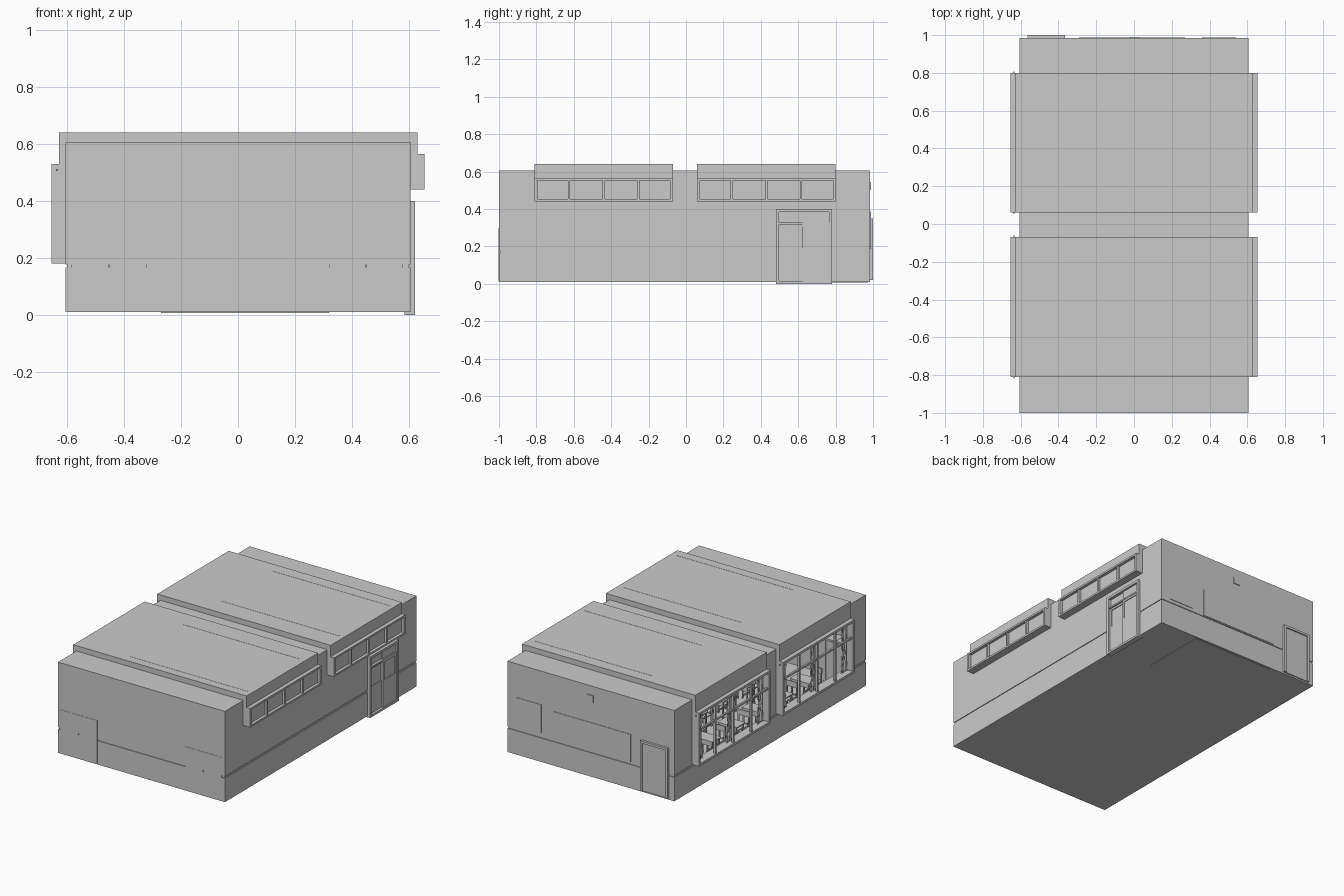
import bpy, bmesh, math
from mathutils import Matrix, Vector


def boxes(name, parts):
    """One object made of boxes given as (x0, x1, y0, y1, z0, z1)."""
    bm = bmesh.new()
    for x0, x1, y0, y1, z0, z1 in parts:
        m = Matrix.Translation(((x0 + x1) / 2, (y0 + y1) / 2, (z0 + z1) / 2))
        m = m @ Matrix.Diagonal((x1 - x0, y1 - y0, z1 - z0, 1))
        bmesh.ops.create_cube(bm, size=1, matrix=m)
    return finish(name, bm)


def finish(name, bm):
    me = bpy.data.meshes.new(name)
    bm.to_mesh(me)
    bm.free()
    ob = bpy.data.objects.new(name, me)
    bpy.context.collection.objects.link(ob)
    return ob


def copy(ob, x, y):
    c = ob.copy()
    c.location = (x, y, 0)
    bpy.context.collection.objects.link(c)


X, Y0, Y1, T = 0.605, -1.0, 0.985, 0.012
BAYS = [(-0.81, -0.07), (0.06, 0.80)]
SOLID = [(Y0, -0.81), (-0.07, 0.06), (0.80, Y1)]
DOOR = (0.48, 0.78)

# floor and stage
boxes("floor", [(-X, X, Y0, Y1, 0.01, 0.016)])
boxes("stage", [(-0.27, 0.32, 0.545, Y1 - T, 0.007, 0.04)])

# lower walls, recessed trim groove, upper end walls
for nm, z0, z1, d in [("lower_wall", 0.01, 0.166, 0), ("wall_groove", 0.166, 0.178, 0.005)]:
    a, b0, b1 = X - d, Y0 + d, Y1 - d
    boxes(nm, [(-a, -a + T, b0, b1, z0, z1), (-a, a, b0, b0 + T, z0, z1),
               (-a, a, b1 - T, b1, z0, z1),
               (a - T, a, b0, DOOR[0], z0, z1), (a - T, a, DOOR[1], b1, z0, z1)])
boxes("end_walls", [(-X, X, Y0, Y0 + T, 0.178, 0.605), (-X, X, Y1 - T, Y1, 0.178, 0.605)])

# left wall piers between the big windows
boxes("left_wall", [(-X, -X + T, a, b, 0.178, 0.605) for a, b in SOLID])
# right wall, open at the door and the high windows
boxes("right_wall", [(X - T, X, a, b, 0.44, 0.605) for a, b in SOLID]
      + [(X - T, X, Y0, DOOR[0], 0.178, 0.44), (X - T, X, DOOR[1], Y1, 0.178, 0.44),
         (X - T, X, *DOOR, 0.39, 0.44)])

# low roof strips
boxes("low_roof", [(-X, X, a, b, 0.595, 0.605) for a, b in SOLID])

for i, (a, b) in enumerate(BAYS):
    # raised roof bay with skirts
    boxes("roof_bay", [(-0.628, 0.63, a, b, 0.63, 0.64),
                       (-0.628, 0.63, a, a + T, 0.59, 0.63),
                       (-0.628, 0.63, b - T, b, 0.59, 0.63),
                       (-0.628, -0.616, a, b, 0.525, 0.63),
                       (0.618, 0.63, a, b, 0.56, 0.63)])
    # cheeks closing the raised bay down the side walls
    boxes("bay_cheeks", [(s[0], s[1], y, y + T, s[2], 0.59)
                         for s in ((-0.628, -X + T, 0.525), (X - T, 0.63, 0.56))
                         for y in (a, b - T)])

    # big left window: projecting box, mullions, transom
    o, n = -0.655, -0.593
    parts = [(o, n, a, b, 0.18, 0.195), (o, n, a, b, 0.515, 0.53),
             (o, n, a, a + 0.015, 0.195, 0.515), (o, n, b - 0.015, b, 0.195, 0.515),
             (o + 0.008, o + 0.02, a, b, 0.405, 0.417)]
    for k in range(1, 4):
        y = a + (b - a) * k / 4
        parts.append((o + 0.006, o + 0.02, y - 0.006, y + 0.006, 0.195, 0.515))
    boxes("left_window_frame", parts)

    # high right window: projecting box, mullions, glass
    o, n = 0.655, 0.593
    parts = [(n, o, a, b, 0.44, 0.452), (n, o, a, b, 0.553, 0.565),
             (n, o, a, a + 0.015, 0.452, 0.553), (n, o, b - 0.015, b, 0.452, 0.553)]
    for k in range(1, 4):
        y = a + (b - a) * k / 4
        parts.append((o - 0.022, o - 0.004, y - 0.006, y + 0.006, 0.452, 0.553))
    boxes("right_window_frame", parts)
    boxes("right_window_glass", [(0.632, 0.636, a + 0.01, b - 0.01, 0.45, 0.555)])

    # gathered curtains and rod
    for yc, w in ((a + 0.055, 0.07), ((a + b) / 2, 0.08), (b - 0.055, 0.07)):
        bm = bmesh.new()
        prev = None
        for k in range(25):
            y = yc - w / 2 + w * k / 24
            x = -0.618 + 0.008 * math.sin(k * math.pi / 3)
            pinch = yc + (y - yc) * 0.55
            col = [bm.verts.new((x, yy, z)) for yy, z in ((y, 0.2), (pinch, 0.32), (y, 0.51))]
            if prev:
                for j in range(2):
                    bm.faces.new((prev[j], col[j], col[j + 1], prev[j + 1]))
            prev = col
        ob = finish("curtain", bm)
        for p in ob.data.polygons:
            p.use_smooth = True
    boxes("curtain_rod", [(-0.638, -0.632, a - 0.008, b + 0.008, 0.506, 0.512)])

    # ceiling light strips
    boxes("ceiling_lights", [(-0.26, 0.595, y - 0.004, y + 0.004, 0.605, 0.641)
                             for y in ((-0.75, -0.2), (0.2, 0.72))[i]])

# right double door
d0, d1 = DOOR
mid = (d0 + d1) / 2
boxes("side_door_frame", [(0.585, 0.622, d0, d0 + 0.016, 0, 0.4), (0.585, 0.622, d1 - 0.016, d1, 0, 0.4),
                          (0.585, 0.622, d0, d1, 0.384, 0.4), (0.585, 0.622, d0, d1, 0, 0.014),
                          (0.59, 0.618, d0, d1, 0.318, 0.328)])
for nm, a, b, x in [("side_door_leaf_a", d0 + 0.014, mid + 0.008, 0.602),
                    ("side_door_leaf_b", mid - 0.008, d1 - 0.014, 0.61)]:
    boxes(nm, [(x - 0.006, x, a, b, 0.014, 0.386),
               (x, x + 0.005, a, a + 0.016, 0.014, 0.32), (x, x + 0.005, b - 0.016, b, 0.014, 0.32),
               (x, x + 0.005, a, b, 0.014, 0.19), (x, x + 0.005, a, b, 0.305, 0.32)])

# back door, boards and clock on the back wall
boxes("back_door", [(-0.55, -0.38, 0.96, 0.992, 0.02, 0.335),
                    (-0.565, -0.55, 0.96, 1.0, 0.02, 0.35), (-0.38, -0.365, 0.96, 1.0, 0.02, 0.35),
                    (-0.565, -0.365, 0.96, 1.0, 0.335, 0.35)])
boxes("chalkboard", [(-0.29, 0.27, 0.962, 0.988, 0.185, 0.365), (-0.29, 0.27, 0.945, 0.97, 0.18, 0.188)])
boxes("notice_board", [(0.36, 0.54, 0.965, 0.988, 0.2, 0.385)])
boxes("wall_speaker", [(-0.02, 0.03, 0.955, 0.99, 0.5, 0.545)])

# lockers along the front wall, backs just showing through
for x0, x1 in ((-0.585, -0.455), (-0.453, -0.32), (0.32, 0.448), (0.45, 0.58)):
    boxes("locker", [(x0, x1, -1.0015, -0.9, 0.016, 0.298),
                     (x0 + 0.008, (x0 + x1) / 2 - 0.002, -0.9, -0.896, 0.03, 0.288),
                     ((x0 + x1) / 2 + 0.002, x1 - 0.008, -0.9, -0.896, 0.03, 0.288)])

# teacher's desk on the stage
boxes("teacher_desk", [(-0.1, 0.14, 0.64, 0.76, 0.19, 0.2), (-0.09, 0.13, 0.645, 0.653, 0.04, 0.19),
                       (-0.09, -0.082, 0.645, 0.75, 0.04, 0.19), (0.122, 0.13, 0.645, 0.75, 0.04, 0.19)])

# pupil desks and chairs, shared meshes on a grid
L = 0.004
desk_parts = [(-0.07, 0.07, -0.045, 0.045, 0.145, 0.153), (-0.06, 0.06, -0.035, 0.04, 0.118, 0.122),
              (-0.06, 0.06, 0.036, 0.04, 0.118, 0.146)]
desk_parts += [(x - L, x + L, y - L, y + L, 0.016, 0.146) for x in (-0.06, 0.06) for y in (-0.037, 0.037)]
desk_parts += [(x - L, x + L, -0.037, 0.037, 0.03, 0.037) for x in (-0.06, 0.06)]
chair_parts = [(-0.04, 0.04, -0.125, -0.05, 0.09, 0.097), (-0.042, 0.042, -0.132, -0.126, 0.145, 0.182)]
for x in (-0.037, 0.037):
    chair_parts += [(x - L, x + L, -0.128 - L, -0.128 + L, 0.016, 0.178),
                    (x - L, x + L, -0.056 - L, -0.056 + L, 0.016, 0.092),
                    (x - L, x + L, -0.128, -0.056, 0.03, 0.036)]
desk, chair = boxes("pupil_desk", desk_parts), boxes("pupil_chair", chair_parts)
spots = [(-0.42 + 0.27 * c, -0.62 + 0.25 * r) for c in range(4) for r in range(5)]
for ob in (desk, chair):
    for x, y in spots[1:]:
        copy(ob, x, y)
    ob.location = (*spots[0], 0)
